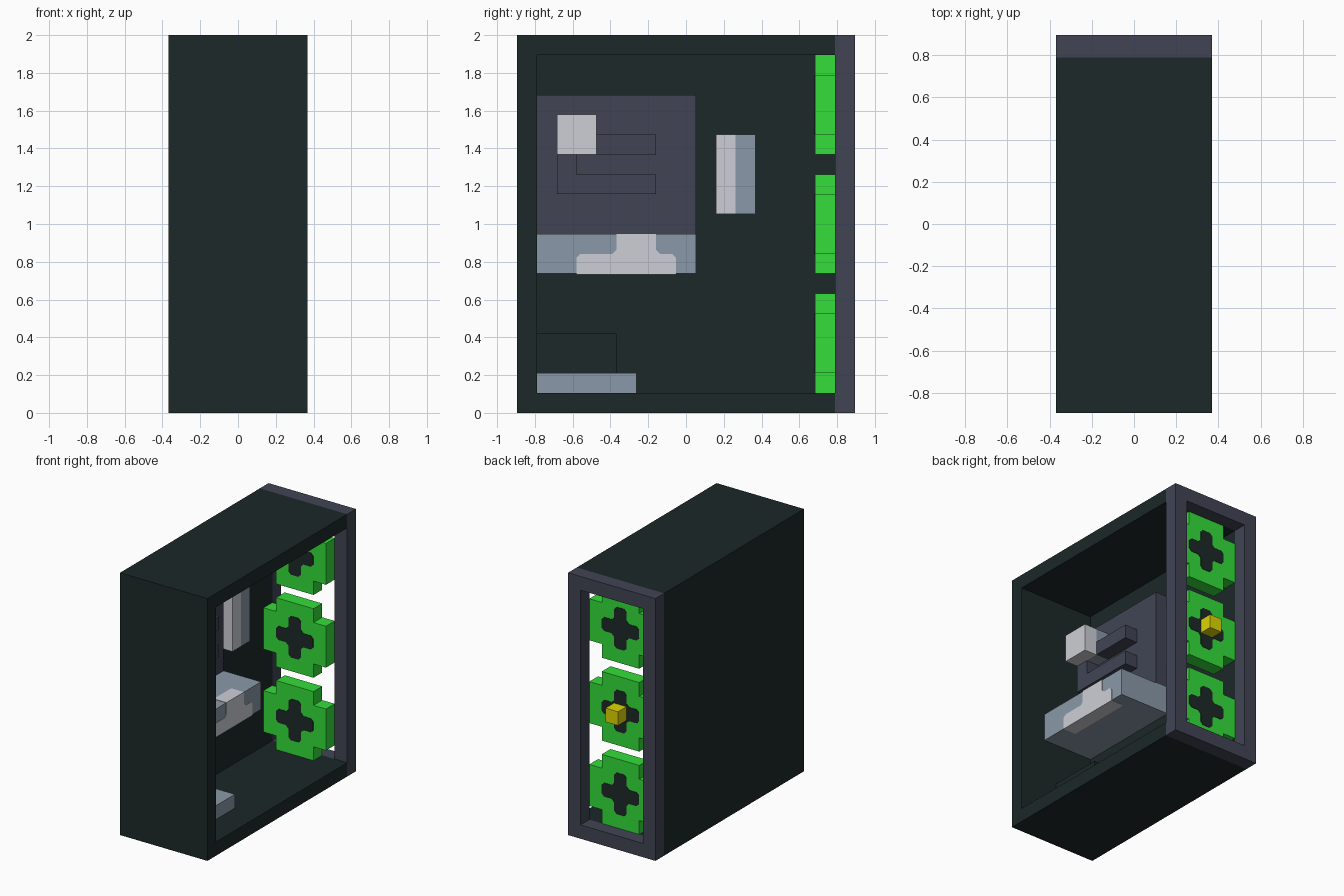
import bpy, bmesh
from mathutils import Vector

if "Cube" in bpy.data.objects:
    bpy.data.objects.remove(bpy.data.objects["Cube"], do_unlink=True)

U = 2 / 19                      # one block of the grid
ORIGIN = Vector((3.5, 8.5, 0))  # grid point that sits on the world origin
E = 0.03                        # how far painted plates stand proud, in blocks


def linear(c):
    c /= 255
    return c / 12.92 if c <= 0.04045 else ((c + 0.055) / 1.055) ** 2.4


def material(name, *rgb):
    m = bpy.data.materials.new(name)
    col = (*[linear(c) for c in rgb], 1)
    m.diffuse_color = col
    m.use_nodes = True
    bsdf = next(n for n in m.node_tree.nodes if n.type == "BSDF_PRINCIPLED")
    bsdf.inputs["Base Color"].default_value = col
    return m


CASE = material("dark case", 28, 40, 40)
FRAME = material("slate grey", 65, 69, 84)
GREEN = material("fan green", 52, 222, 58)
STEEL = material("blue grey", 138, 153, 168)
PALE = material("pale grey", 206, 207, 214)
YELLOW = material("yellow", 222, 214, 0)


def prism(name, mat, outline, axis, start, end):
    """Extrude a 2D outline along x or y, in grid blocks."""
    bm = bmesh.new()

    def place(a, b):
        p = (start, a, b) if axis == "x" else (a, start, b)
        return (Vector(p) - ORIGIN) * U

    face = bm.faces.new([bm.verts.new(place(a, b)) for a, b in outline])
    ext = bmesh.ops.extrude_face_region(bm, geom=[face], use_keep_orig=True)
    step = Vector((1, 0, 0) if axis == "x" else (0, 1, 0)) * (end - start) * U
    moved = [v for v in ext["geom"] if isinstance(v, bmesh.types.BMVert)]
    bmesh.ops.translate(bm, verts=moved, vec=step)
    bmesh.ops.recalc_face_normals(bm, faces=bm.faces)
    mesh = bpy.data.meshes.new(name)
    bm.to_mesh(mesh)
    bm.free()
    mesh.materials.append(mat)
    obj = bpy.data.objects.new(name, mesh)
    bpy.context.collection.objects.link(obj)
    return obj


def box(name, mat, x, y, z):
    rect = [(y[0], z[0]), (y[1], z[0]), (y[1], z[1]), (y[0], z[1])]
    return prism(name, mat, rect, "x", *x)


def cross(cx, cz, half):
    """Square outline with a one-block notch at each corner."""
    h, n = half, half - 1
    pts = [(-n, -h), (n, -h), (n, -n), (h, -n), (h, n), (n, n),
           (n, h), (-n, h), (-n, n), (-h, n), (-h, -n), (-n, -n)]
    return [(cx + a, cz + b) for a, b in pts]


def chamfer(outline, size):
    """Cut every corner of an outline."""
    result = []
    for i, p in enumerate(outline):
        p = Vector(p)
        for q in (outline[i - 1], outline[(i + 1) % len(outline)]):
            result.append(tuple(p + (Vector(q) - p).normalized() * size))
    return result


# Case shell, open on its left side and at the back
box("front_panel", CASE, (0, 7), (0, 1), (0, 19))
box("top_panel", CASE, (0, 7), (1, 16), (18, 19))
box("bottom_panel", CASE, (0, 7), (1, 16), (0, 1))
box("side_panel", CASE, (0, 1), (1, 16), (1, 18))

# Rear frame
for name, z in (("rear_frame_bottom", (0, 1)), ("rear_frame_top", (18, 19))):
    box(name, FRAME, (0, 7), (16, 17), z)
for name, x in (("rear_frame_right", (0, 1)), ("rear_frame_left", (6, 7))):
    box(name, FRAME, x, (16, 17), (1, 18))

# Three fans with dark, soft-cornered cross-shaped blades
for n, cz in enumerate((3.5, 9.5, 15.5), 1):
    prism(f"fan_{n}", GREEN, cross(3.5, cz, 2.5), "y", 15, 16)
    prism(f"fan_blades_{n}", CASE, chamfer(cross(3.5, cz, 1.5), 0.2),
          "y", 15 - E, 16 + E)

# Knob behind the middle fan
box("rear_knob", YELLOW, (3, 4), (16, 17), (9, 10))

# Main board with cooler and tubes
box("main_board", FRAME, (1, 2), (1, 9), (9, 16))
box("cooler_base", STEEL, (2, 3), (2, 4), (13, 15))
box("cooler_cap", PALE, (3, 4), (2, 4), (13, 15))
box("upper_tube", FRAME, (2, 3), (4, 7), (13, 14))
prism("lower_tube", FRAME,
      [(2, 11), (7, 11), (7, 12), (3, 12), (3, 13), (2, 13)], "x", 2, 3)

# Expansion card with a pale stepped badge on its outer edge
box("expansion_card", STEEL, (1, 5), (1, 9), (7, 9))
prism("card_badge", PALE,
      [(3, 7 - E), (8, 7 - E), (8, 7.8), (7.8, 8), (7.2, 8), (7, 8.2),
       (7, 9 + E), (5, 9 + E), (5, 8.2), (4.8, 8), (3.2, 8), (3, 7.8)],
      "x", 4, 5 + E)

# Memory block, half pale and half blue grey
box("memory_front", PALE, (1, 2), (10, 11), (10, 14))
box("memory_back", STEEL, (1, 2), (11, 12), (10, 14))

# Power supply on its tray
box("supply_tray", STEEL, (1, 5), (1, 6), (1, 2))
box("power_supply", CASE, (1, 4), (1, 5), (2, 4))
